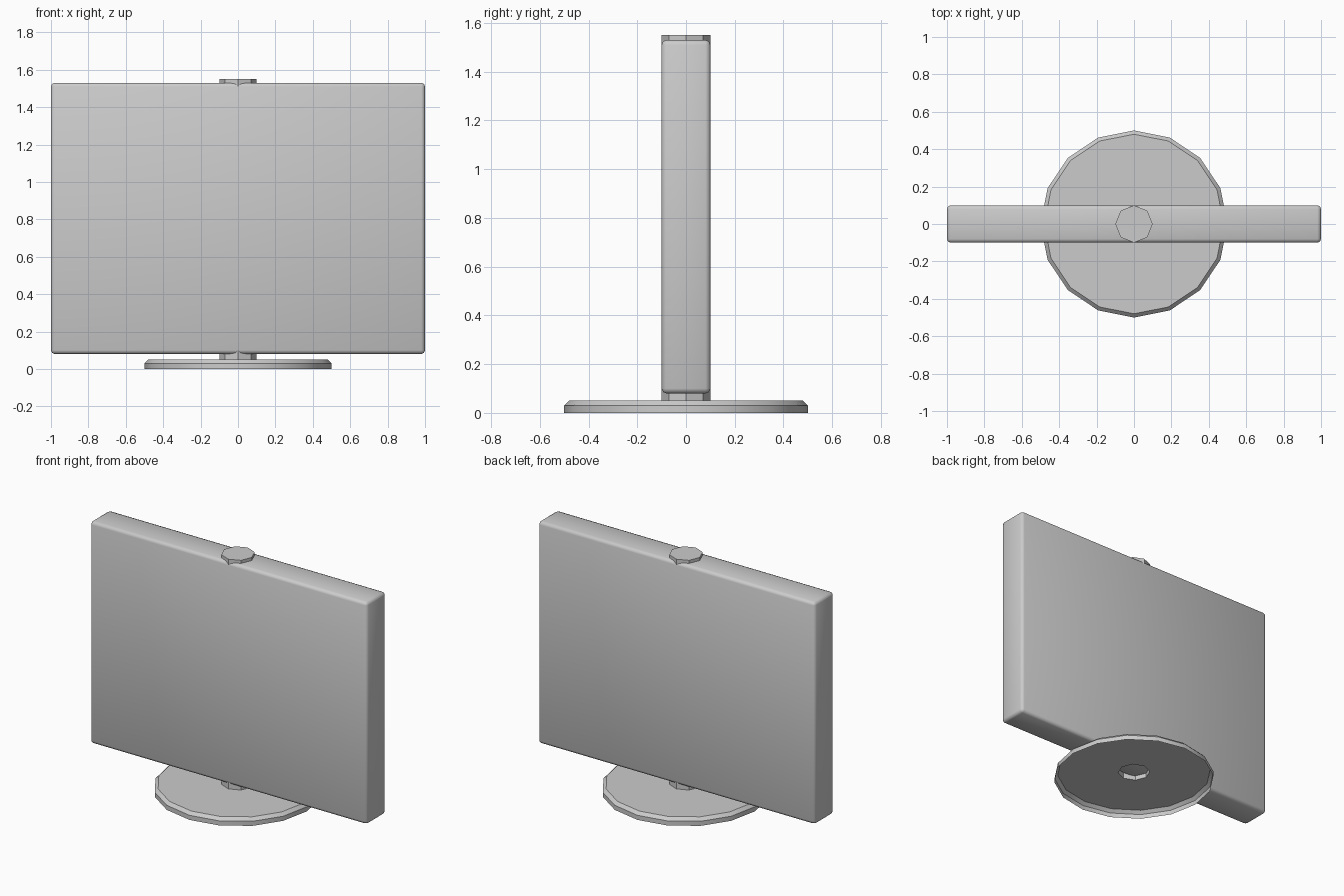
import bpy, bmesh
from math import cos, sin, pi

if "Cube" in bpy.data.objects:
    bpy.data.objects.remove(bpy.data.objects["Cube"])


def ring(bm, n, r, z):
    return [bm.verts.new((r * cos(2 * pi * i / n), r * sin(2 * pi * i / n), z)) for i in range(n)]


def bridge(bm, a, b):
    n = len(a)
    for i in range(n):
        j = (i + 1) % n
        bm.faces.new((a[i], a[j], b[j], b[i]))


def finish(bm, name):
    mesh = bpy.data.meshes.new(name)
    bm.to_mesh(mesh)
    bm.free()
    obj = bpy.data.objects.new(name, mesh)
    bpy.context.collection.objects.link(obj)
    bpy.ops.object.select_all(action='DESELECT')
    obj.select_set(True)
    bpy.context.view_layer.objects.active = obj
    return obj


# Stand: hollow 16-sided dish, open below, with an eight-sided post
bm = bmesh.new()
foot = ring(bm, 16, 0.5, 0)
edge = ring(bm, 16, 0.5, 0.03)
rim = ring(bm, 16, 0.48, 0.05)
post_low = ring(bm, 8, 0.1, 0.05)
post_top = ring(bm, 8, 0.1, 1.55)
bridge(bm, foot, edge)
bridge(bm, edge, rim)
for i in range(8):
    j = (i + 1) % 8
    bm.faces.new((rim[2 * i], rim[2 * i + 1], rim[(2 * i + 2) % 16], post_low[j], post_low[i]))
bridge(bm, post_low, post_top)
bm.faces.new(post_top)
finish(bm, "stand")
bpy.ops.object.shade_smooth_by_angle(angle=pi / 6)

# Screen: wide slab with softened edges
bm = bmesh.new()
bmesh.ops.create_cube(bm, size=1)
for v in bm.verts:
    v.co.x *= 2
    v.co.y *= 0.2
    v.co.z = v.co.z * 1.45 + 0.805
screen = finish(bm, "screen_panel")
bevel = screen.modifiers.new("soft_edges", 'BEVEL')
bevel.width = 0.02
bevel.segments = 2
bpy.ops.object.shade_smooth()
